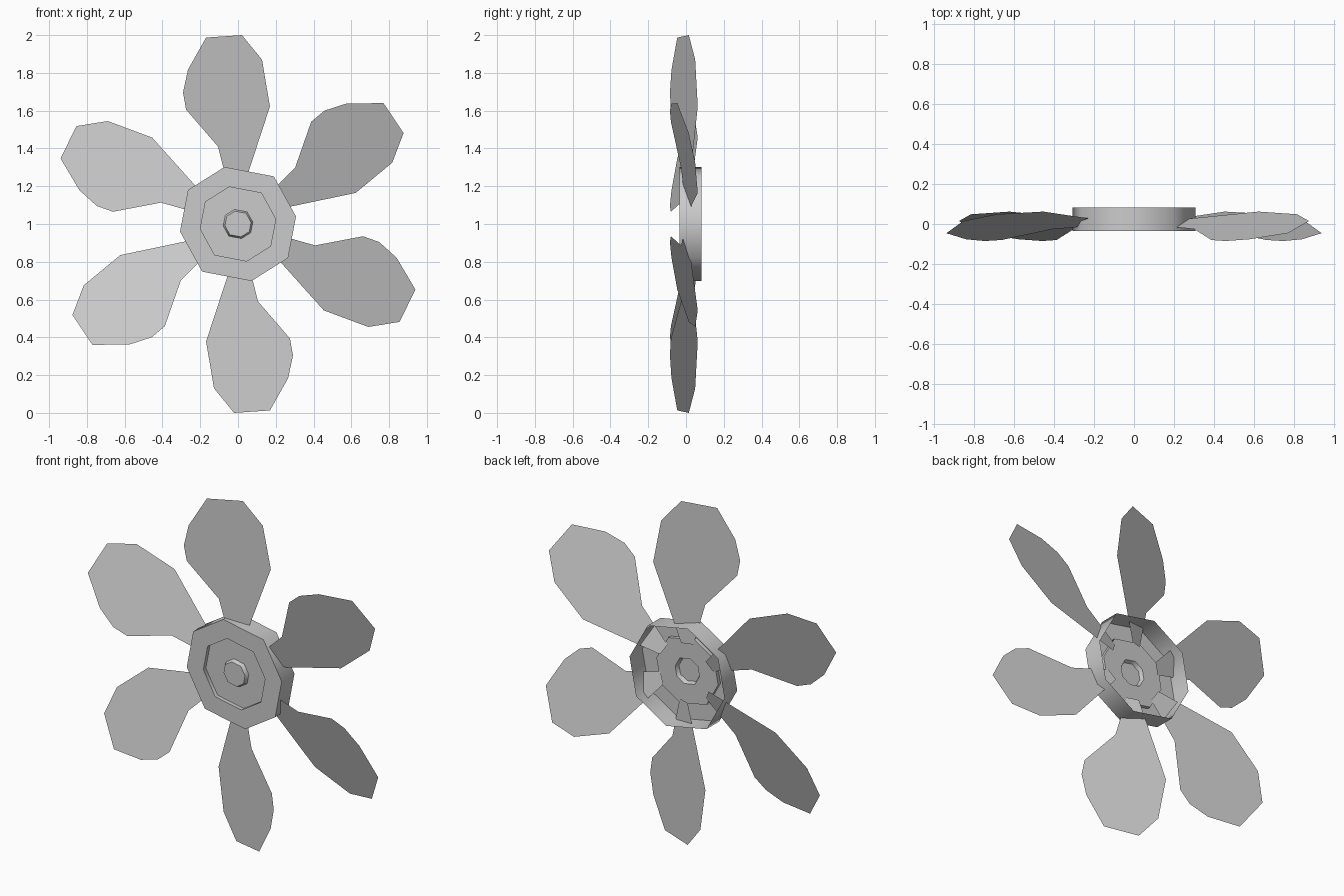
import bpy, math
from mathutils import Matrix, Vector

if "Cube" in bpy.data.objects:
    bpy.data.objects.remove(bpy.data.objects["Cube"])

CENTRE = Vector((0, 0, 1))

def make_object(name, verts, faces):
    mesh = bpy.data.meshes.new(name)
    mesh.from_pydata(verts, [], faces)
    mesh.update()
    obj = bpy.data.objects.new(name, mesh)
    obj.location = CENTRE
    bpy.context.collection.objects.link(obj)
    return obj

# Hub: thin open-backed shell, a slightly uneven octagon swept through (scale, y) steps
half = [(-0.071, 0.302), (-0.265, 0.18), (-0.307, -0.04), (-0.19, -0.252)]
octagon = half + [(-x, -z) for x, z in half]
steps = [(1.0, 0.083), (1.0, -0.035), (0.65, -0.035), (0.65, -0.012),
         (0.255, -0.012), (0.225, -0.034)]
n = len(octagon)
verts = [(x * s, y, z * s) for s, y in steps for x, z in octagon]
faces = []
for k in range(len(steps) - 1):
    for i in range(n):
        j = (i + 1) % n
        faces.append((k * n + i, k * n + j, (k + 1) * n + j, (k + 1) * n + i))
faces.append(tuple((len(steps) - 1) * n + i for i in range(n)))
hub = make_object("hub", verts, faces)
bpy.context.view_layer.objects.active = hub
hub.select_set(True)
bpy.ops.object.mode_set(mode='EDIT')
bpy.ops.mesh.select_all(action='SELECT')
bpy.ops.mesh.normals_make_consistent(inside=False)
bpy.ops.object.mode_set(mode='OBJECT')
bpy.ops.object.shade_smooth_by_angle(angle=math.radians(60))

# Blades: flat pitched petal outlines repeated around the hub axis
outline = [(-0.045, 0.17), (0.021, 0.17), (0.169, 0.622), (0.127, 0.87),
           (0.021, 1.0), (-0.169, 0.987), (-0.265, 0.817), (-0.291, 0.696),
           (-0.275, 0.606), (-0.106, 0.41)]
for b in range(6):
    turn = Matrix.Rotation(math.radians(60 * b), 3, 'Y')
    pts = [turn @ Vector((x, 0.008 + 0.32 * x, z)) for x, z in outline]
    make_object(f"blade_{b + 1}", pts, [tuple(range(len(pts)))])
